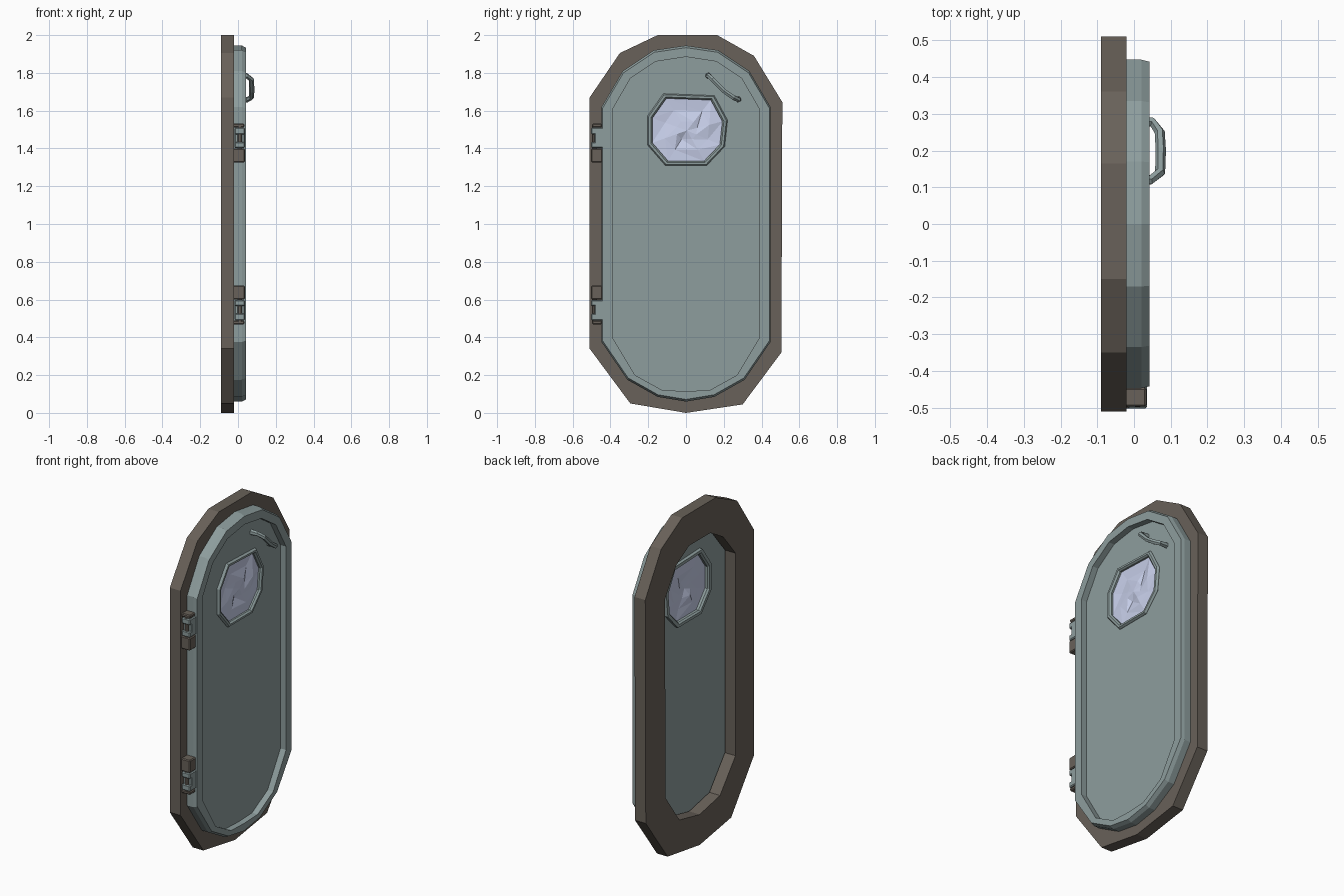
import bpy, bmesh, math, random
from mathutils import Vector

if "Cube" in bpy.data.objects:
    bpy.data.objects.remove(bpy.data.objects["Cube"])

random.seed(3)


def material(name, rgb):
    m = bpy.data.materials.new(name)
    m.diffuse_color = (*rgb, 1)
    m.use_nodes = True
    m.node_tree.nodes["Principled BSDF"].inputs["Base Color"].default_value = m.diffuse_color
    return m


BROWN = material("brown_metal", (0.14, 0.12, 0.10))
TEAL = material("grey_green_metal", (0.27, 0.34, 0.34))
GLASS = material("pale_glass", (0.58, 0.63, 0.83))


def finish(bm, name, mat):
    bmesh.ops.recalc_face_normals(bm, faces=bm.faces)
    me = bpy.data.meshes.new(name)
    bm.to_mesh(me)
    bm.free()
    ob = bpy.data.objects.new(name, me)
    me.materials.append(mat)
    bpy.context.collection.objects.link(ob)
    return ob


def skin(name, loops, mat, closed=False, caps=False):
    """Bridge outlines given as lists of 3D points; closed joins last to first."""
    bm = bmesh.new()
    rings = [[bm.verts.new(p) for p in loop] for loop in loops]
    n = len(rings[0])
    pairs = list(zip(rings, rings[1:])) + ([(rings[-1], rings[0])] if closed else [])
    for a, b in pairs:
        for i in range(n):
            j = (i + 1) % n
            bm.faces.new((a[i], a[j], b[j], b[i]))
    if caps:
        bm.faces.new(rings[0])
        bm.faces.new(rings[-1])
    return finish(bm, name, mat)


def at(x, outline):
    return [(x, y, z) for y, z in outline]


def scaled(outline, s, c):
    return [(c[0] + (y - c[0]) * s, c[1] + (z - c[1]) * s) for y, z in outline]


def mirrored(half):
    """Half outline from top centre to bottom centre, completed across y = 0."""
    return half + [(-y, z) for y, z in reversed(half) if y > 0]


def box(name, lo, hi, mat, bevel=0.005):
    bm = bmesh.new()
    bmesh.ops.create_cube(bm, size=1)
    lo, hi = Vector(lo), Vector(hi)
    for v in bm.verts:
        v.co = Vector((lo[k] + (v.co[k] + 0.5) * (hi[k] - lo[k]) for k in range(3)))
    bmesh.ops.bevel(bm, geom=bm.edges[:], offset=bevel, segments=1, affect='EDGES')
    return finish(bm, name, mat)


# Fixed frame: uneven eleven-sided ring
frame_out = [(-.15, 2.0), (.165, 2.0), (.36, 1.89), (.51, 1.645), (.505, .32), (.30, .045),
             (0, 0), (-.295, .05), (-.51, .34), (-.51, 1.67), (-.35, 1.905)]
frame_in = [(-.10, 1.81), (.10, 1.81), (.22, 1.74), (.325, 1.58), (.32, .40), (.19, .22),
            (0, .18), (-.19, .22), (-.335, .40), (-.335, 1.60), (-.22, 1.74)]
skin("door_frame", [at(-.09, frame_out), at(-.02, frame_out),
                    at(-.02, frame_in), at(-.09, frame_in)], BROWN, closed=True)

# Door leaf: raised rim with a thin panel set into it
rim_out = mirrored([(0, 1.945), (.17, 1.92), (.335, 1.81), (.447, 1.62), (.447, .375),
                    (.31, .175), (.15, .085), (0, .06)])
rim_in = mirrored([(0, 1.885), (.16, 1.86), (.295, 1.77), (.39, 1.605), (.39, .40),
                   (.27, .20), (.125, .12), (0, .115)])
mid = (0, 1.0)
skin("door_rim", [at(-.02, rim_out), at(.02, rim_out), at(.042, scaled(rim_out, .988, mid)),
                  at(.042, rim_in), at(-.02, rim_in)], TEAL, closed=True)

# Porthole outline
port = [(-.12, 1.69), (.15, 1.68), (.22, 1.55), (.205, 1.41), (.11, 1.31),
        (-.11, 1.31), (-.205, 1.42), (-.205, 1.57)]
c = (.005, 1.495)
hole = scaled(port, .87, c)

# Panel: two faces with the porthole cut out, filled between the outlines
bm = bmesh.new()
for x in (-.005, .005):
    edges = []
    for outline in (rim_in, scaled(port, .94, c)):
        vs = [bm.verts.new(p) for p in at(x, outline)]
        edges += [bm.edges.new((vs[i - 1], vs[i])) for i in range(len(vs))]
    bmesh.ops.triangle_fill(bm, edges=edges, use_beauty=True)
finish(bm, "door_panel", TEAL)

# Porthole surround
skin("window_surround", [at(-.025, port), at(.01, port), at(.02, scaled(port, .97, c)),
                         at(.02, scaled(port, .91, c)), at(.01, hole), at(-.015, hole),
                         at(-.025, scaled(port, .91, c))], TEAL, closed=True)

# Glass: slightly lumpy faceted pane
bm = bmesh.new()
rings = []
for s, j in ((.88, 0), (.55, .012), (.25, .012)):
    rings.append([bm.verts.new((random.uniform(-j, j), y, z)) for y, z in scaled(port, s, c)])
for a, b in zip(rings, rings[1:]):
    for i in range(8):
        bm.faces.new((a[i - 1], a[i], b[i]))
        bm.faces.new((a[i - 1], b[i], b[i - 1]))
tip = bm.verts.new((.008, *c))
for i in range(8):
    bm.faces.new((rings[-1][i - 1], rings[-1][i], tip))
finish(bm, "window_glass", GLASS)

# Grab handle: six-sided bent bar
path = [Vector(p) for p in [(0, .118, 1.785), (.045, .12, 1.785), (.071, .14, 1.765),
                            (.073, .20, 1.705), (.07, .25, 1.67), (.05, .277, 1.658),
                            (0, .277, 1.66)]]
side = Vector((0, .59, .81))
loops = []
for i, p in enumerate(path):
    t = (path[min(i + 1, 6)] - path[max(i - 1, 0)]).normalized()
    u = t.cross(side).normalized()
    w = u.cross(t)
    loops.append([p + .014 * (math.cos(a) * u + math.sin(a) * w) * (1.2 if i in (0, 6) else 1)
                  for a in (k * math.pi / 3 for k in range(6))])
skin("handle", loops, TEAL, caps=True)

# Hinges, mirrored about mid height
for tag, s in (("upper", 1), ("lower", -1)):
    def part(name, x0, x1, y0, y1, z0, z1, mat):
        z = sorted((1 + s * (z0 - 1), 1 + s * (z1 - 1)))
        box(f"{tag}_hinge_{name}", (x0, y0, z[0]), (x1, y1, z[1]), mat)
    part("frame_block", -.025, .036, -.502, -.443, 1.325, 1.40, BROWN)
    part("frame_cap", -.025, .034, -.497, -.445, 1.512, 1.532, BROWN)
    part("knuckle", -.018, .036, -.502, -.43, 1.402, 1.435, TEAL)
    part("plate", -.018, .036, -.485, -.43, 1.425, 1.485, TEAL)
    part("knuckle_end", -.018, .036, -.502, -.43, 1.475, 1.51, TEAL)
    part("pin", -.002, .02, -.498, -.47, 1.39, 1.52, BROWN)
